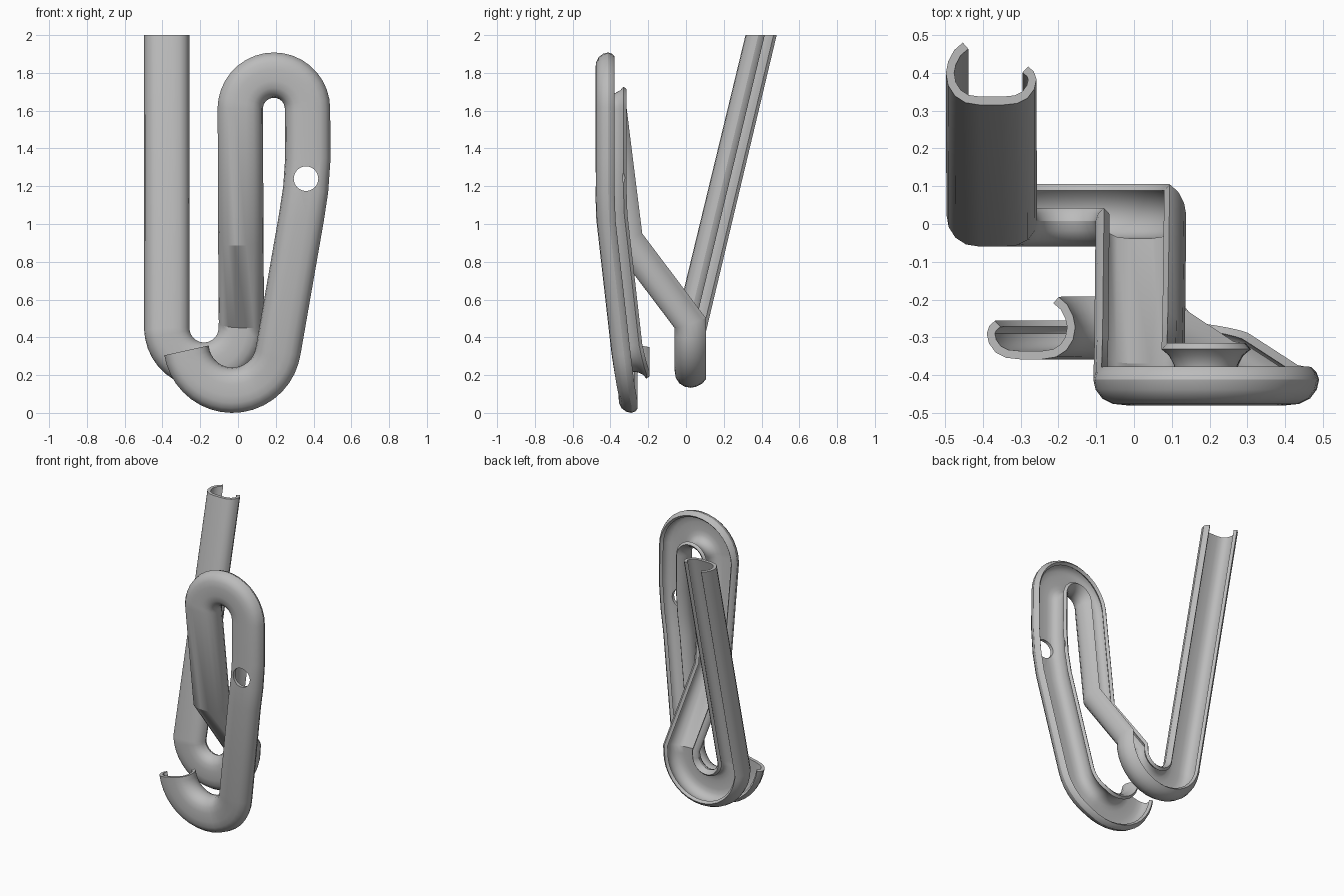
import bpy, bmesh, math
from mathutils import Vector

cube = bpy.data.objects.get("Cube")
if cube:
    bpy.data.objects.remove(cube)

WALL = 0.022
grey = bpy.data.materials.new("plain grey")
grey.use_nodes = True
grey.diffuse_color = (0.5, 0.5, 0.5, 1)
grey.node_tree.nodes["Principled BSDF"].inputs["Base Color"].default_value = (0.5, 0.5, 0.5, 1)


def arc(cx, cz, r, start, end, y_start, y_end, steps=18):
    """Bend in the XZ plane; depth eases to its end value in the first third."""
    pts = []
    for i in range(steps + 1):
        t = i / steps
        a = math.radians(start + (end - start) * t)
        y = y_start + (y_end - y_start) * min(1, t * 3)
        pts.append(Vector((cx + r * math.cos(a), y, cz + r * math.sin(a))))
    return pts


# Route of the trough floor, from the upper entry to the lower exit
path = [Vector((-0.378, 0.315, 2.0))]
path += arc(-0.18, 0.45, 0.197, 180, 360, -0.06, -0.06)
path += [Vector((0.015, -0.39, 0.885))]
path += arc(0.19, 1.61, 0.178, 180, 0, -0.48, -0.48)
path += [Vector(p) for p in ((0.37, -0.48, 1.35), (0.358, -0.48, 1.18), (0.335, -0.475, 1.03))]
path += arc(-0.03, 0.365, 0.245, -9.5, -172, -0.395, -0.358)

# Trough section: (sideways, depth), tall lip first, low lip last
outer = [Vector(p) for p in (
    (0.075, 0.165), (0.098, 0.145), (0.114, 0.115), (0.12, 0.085), (0.114, 0.052),
    (0.096, 0.024), (0.068, 0.006), (0.03, 0), (-0.03, 0), (-0.068, 0.004),
    (-0.096, 0.018), (-0.114, 0.042), (-0.12, 0.068), (-0.113, 0.088), (-0.098, 0.102))]
inner = []
for i, p in enumerate(outer):
    d = (outer[min(i + 1, len(outer) - 1)] - outer[max(i - 1, 0)]).normalized()
    inner.append(p + Vector((-d.y, d.x)) * -WALL)
if (inner[7] - outer[7]).y < 0:
    inner = [2 * o - q for o, q in zip(outer, inner)]
section = outer + inner[::-1]

# Sweep the section with mitred corners
bm = bmesh.new()
rings = []
for i, p in enumerate(path):
    d_in = (p - path[i - 1]).normalized() if i else (path[1] - p).normalized()
    d_out = (path[i + 1] - p).normalized() if i < len(path) - 1 else d_in
    t = (d_in + d_out).normalized()
    side = Vector((0, 1, 0)).cross(t).normalized()
    depth = t.cross(side) / t.dot(d_in)
    if i == 0:
        depth = Vector((0, 1, 0))  # entry is cut level
    rings.append([bm.verts.new(p + side * s.x + depth * s.y) for s in section])
n = len(section)
for a, b in zip(rings, rings[1:]):
    for j in range(n):
        bm.faces.new((a[j], a[(j + 1) % n], b[(j + 1) % n], b[j]))
half = len(outer)
for ring in (rings[0], rings[-1]):
    for j in range(half - 1):
        bm.faces.new((ring[j], ring[j + 1], ring[n - 2 - j], ring[n - 1 - j]))
bmesh.ops.recalc_face_normals(bm, faces=bm.faces)
mesh = bpy.data.meshes.new("trough")
bm.to_mesh(mesh)
bm.free()
trough = bpy.data.objects.new("trough", mesh)
bpy.context.collection.objects.link(trough)
mesh.materials.append(grey)

# Round hole through the floor of the right-hand run
bpy.ops.mesh.primitive_cylinder_add(vertices=32, radius=0.065, depth=0.4,
                                    location=(0.36, -0.48, 1.24), rotation=(math.pi / 2, 0, 0))
cutter = bpy.context.object
cutter.name = "hole_cutter"
cutter.data.materials.append(grey)
cut = trough.modifiers.new("hole", "BOOLEAN")
cut.operation = "DIFFERENCE"
cut.solver = "EXACT"
cut.object = cutter
bpy.ops.object.select_all(action="DESELECT")
bpy.context.view_layer.objects.active = trough
trough.select_set(True)
bpy.ops.object.modifier_apply(modifier=cut.name)
bpy.data.objects.remove(cutter)
bpy.ops.object.shade_smooth_by_angle(angle=math.radians(30))
